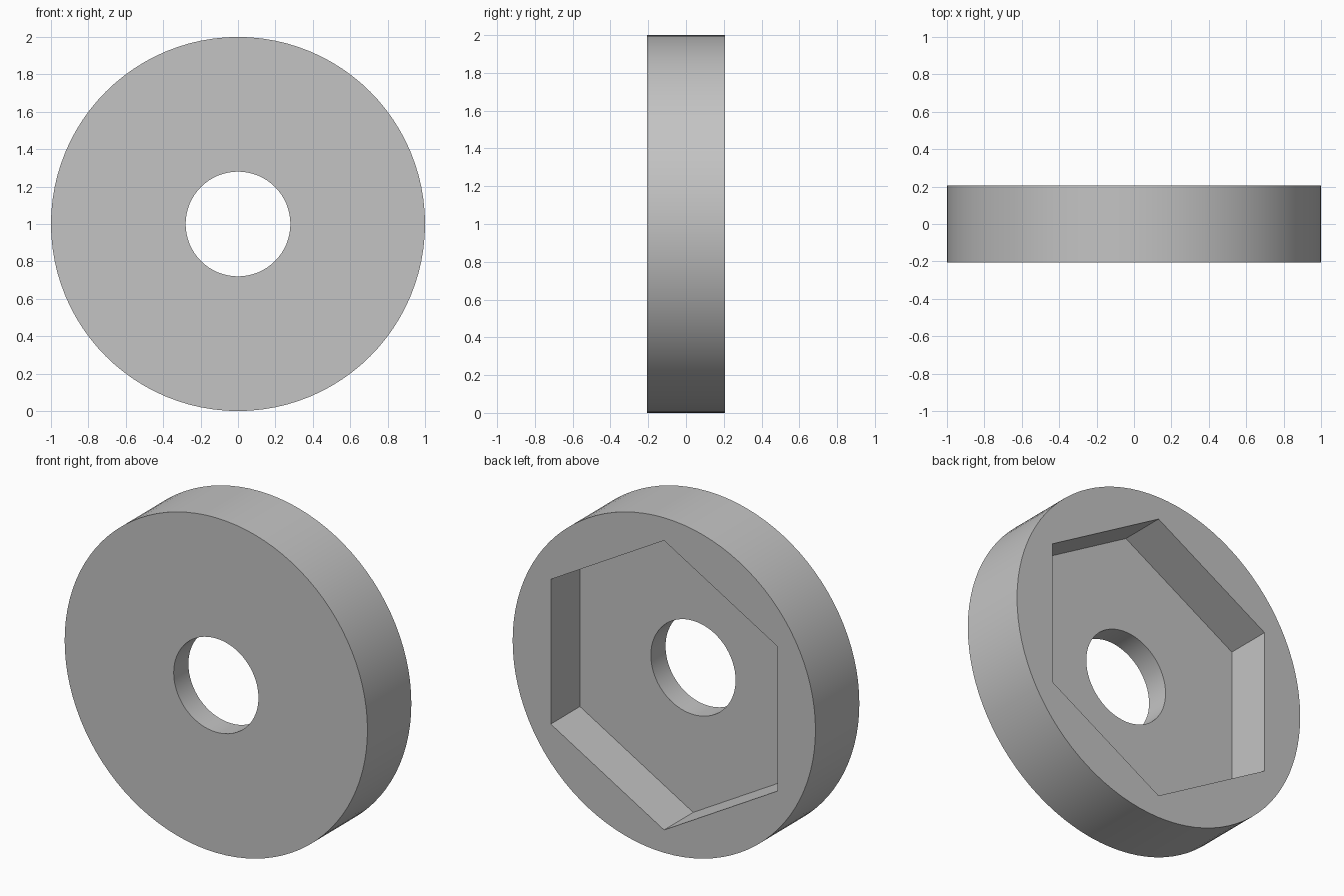
import bpy
import math

cube = bpy.data.objects.get("Cube")
if cube:
    bpy.data.objects.remove(cube, do_unlink=True)

HALF = 0.207        # half thickness of the disc
RECESS = 0.275      # depth of the hexagonal pocket

grey = bpy.data.materials.new("plain grey")
grey.use_nodes = True
colour = (0.55, 0.55, 0.55, 1)
grey.diffuse_color = colour
grey.node_tree.nodes["Principled BSDF"].inputs["Base Color"].default_value = colour


def prism(name, sides, radius, y0, y1):
    """Upright prism along y, with one corner pointing up."""
    bpy.ops.mesh.primitive_cylinder_add(
        vertices=sides, radius=radius, depth=y1 - y0,
        location=(0, (y0 + y1) / 2, 1), rotation=(math.pi / 2, 0, 0))
    obj = bpy.context.object
    obj.name = name
    obj.data.materials.append(grey)
    return obj


def cut(target, cutter):
    """Subtract the cutter, then discard it."""
    cutter.hide_render = True
    mod = target.modifiers.new("cut", 'BOOLEAN')
    mod.operation = 'DIFFERENCE'
    mod.solver = 'EXACT'
    mod.object = cutter
    bpy.ops.object.select_all(action='DESELECT')
    target.select_set(True)
    bpy.context.view_layer.objects.active = target
    bpy.ops.object.modifier_apply(modifier=mod.name)
    bpy.data.objects.remove(cutter, do_unlink=True)


# Round body
disc = prism("round_disc", 96, 1.0, -HALF, HALF)

# Hexagonal pocket in the back, then the through hole
cut(disc, prism("hex_pocket_cutter", 6, 0.864, HALF - RECESS, HALF + 0.1))
cut(disc, prism("bore_cutter", 64, 0.28, -HALF - 0.1, HALF + 0.1))

# Smooth rims, crisp edges
bpy.ops.object.shade_smooth_by_angle(angle=math.radians(30))
